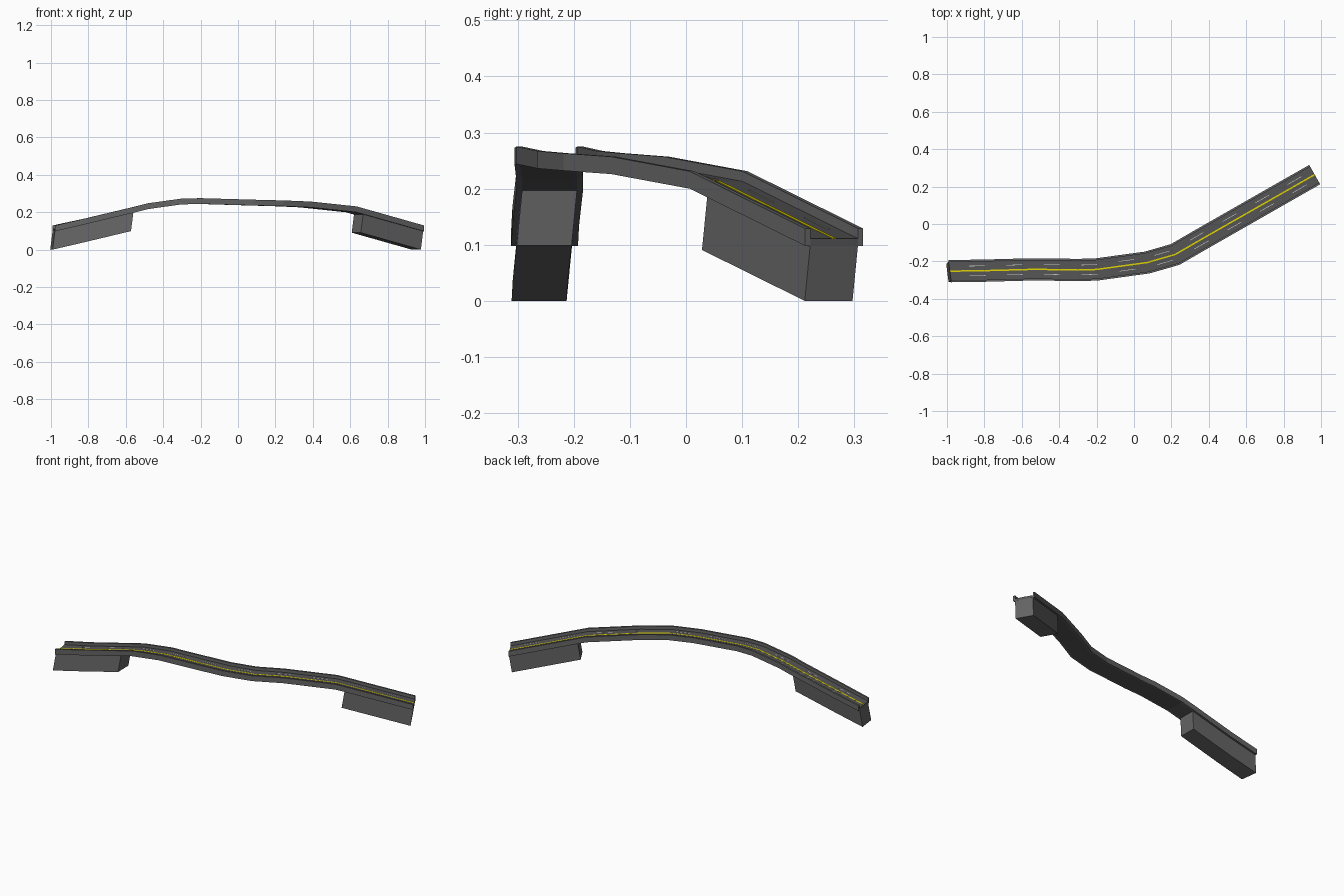
import bpy
from mathutils import Vector

if "Cube" in bpy.data.objects:
    bpy.data.objects.remove(bpy.data.objects["Cube"])

# Road centre line along the underside of the deck (x, y, z)
PATH = [Vector(p) for p in (
    (-0.985, -0.252, 0.098), (-0.82, -0.250, 0.135), (-0.56, -0.243, 0.197),
    (-0.48, -0.243, 0.217), (-0.30, -0.246, 0.242), (-0.20, -0.243, 0.244),
    (0.07, -0.206, 0.236), (0.22, -0.163, 0.232), (0.36, -0.082, 0.226),
    (0.605, 0.058, 0.200), (0.966, 0.264, 0.098))]
HALF_ROAD = 0.049
BARRIER = 0.0105
ROAD_TOP = 0.013
LEAN = (0.13, 0.10)          # sideways lean of the abutments per unit of depth


def material(name, rgb):
    mat = bpy.data.materials.new(name)
    mat.diffuse_color = (*rgb, 1)
    mat.use_nodes = True
    mat.node_tree.nodes["Principled BSDF"].inputs["Base Color"].default_value = mat.diffuse_color
    return mat


def flat_normal(a, b):
    d = (b - a).to_2d().normalized()
    return Vector((-d.y, d.x))


# Mitred sideways vector at every station
SIDE = []
for i in range(len(PATH)):
    n1 = flat_normal(PATH[max(i - 1, 0)], PATH[max(i, 1)])
    n2 = flat_normal(PATH[min(i, len(PATH) - 2)], PATH[min(i + 1, len(PATH) - 1)])
    m = (n1 + n2).normalized()
    SIDE.append(m / m.dot(n1))
SIDE[0] = Vector((-0.13, 1.0))   # slightly skewed left end


def station(x):
    """Centre point and sideways vector at a given x."""
    i = 0
    while i < len(PATH) - 2 and x > PATH[i + 1].x:
        i += 1
    t = (x - PATH[i].x) / (PATH[i + 1].x - PATH[i].x)
    return PATH[i].lerp(PATH[i + 1], t), SIDE[i].lerp(SIDE[i + 1], t)


def sweep(name, u0, u1, w0, w1, spans, mat=None):
    """Sweep a rectangle (sideways u, upward w) along each x span of the path."""
    verts, faces = [], []
    for xa, xb in spans:
        xs = [xa] + [p.x for p in PATH if xa + 1e-4 < p.x < xb - 1e-4] + [xb]
        base = len(verts)
        for x in xs:
            c, s = station(x)
            for u, w in ((u0, w0), (u1, w0), (u1, w1), (u0, w1)):
                low = min(w, 0)
                verts.append((c.x + s.x * u + LEAN[0] * low,
                              c.y + s.y * u + LEAN[1] * low, c.z + w))
        for k in range(len(xs) - 1):
            a = base + 4 * k
            for j in range(4):
                n = (j + 1) % 4
                faces.append((a + j, a + n, a + 4 + n, a + 4 + j))
        e = base + 4 * (len(xs) - 1)
        faces.append((base + 3, base + 2, base + 1, base))
        faces.append((e, e + 1, e + 2, e + 3))
    mesh = bpy.data.meshes.new(name)
    mesh.from_pydata(verts, [], faces)
    mesh.update()
    obj = bpy.data.objects.new(name, mesh)
    bpy.context.collection.objects.link(obj)
    if mat:
        mesh.materials.append(mat)
    # Consistent outward normals
    import bmesh
    bm = bmesh.new()
    bm.from_mesh(mesh)
    bmesh.ops.recalc_face_normals(bm, faces=bm.faces)
    bm.to_mesh(mesh)
    bm.free()
    return obj


concrete = material("concrete", (0.13, 0.13, 0.13))
asphalt = material("asphalt", (0.09, 0.09, 0.09))
yellow = material("yellow_paint", (0.75, 0.65, 0.0))
white = material("white_paint", (0.6, 0.6, 0.6))
X0, X1 = PATH[0].x, PATH[-1].x

# Road deck and side barriers
sweep("road_deck", -HALF_ROAD, HALF_ROAD, 0, ROAD_TOP, [(X0, X1)], asphalt)
for label, sgn in (("near", -1), ("far", 1)):
    sweep(label + "_barrier", sgn * HALF_ROAD, sgn * (HALF_ROAD + BARRIER),
          0, 0.031, [(X0, X1)], concrete)

# Abutments under both ends
sweep("left_abutment", -HALF_ROAD, HALF_ROAD, -0.098, 0.002, [(X0, -0.56)], concrete)
sweep("right_abutment", -HALF_ROAD, HALF_ROAD, -0.098, 0.002, [(0.645, X1)], concrete)

# Yellow centre line
sweep("centre_line", -0.004, 0.004, ROAD_TOP - 0.001, ROAD_TOP + 0.0008, [(X0, X1)], yellow)

# Dashed lane lines
dashes, x = [], -0.88
while x < 0.9:
    _, s = station(x)
    run = abs(s.normalized().y)
    dashes.append((x, x + 0.085 * run))
    x += 0.2 * run
for label, sgn in (("near", -1), ("far", 1)):
    u = sgn * 0.026
    sweep(label + "_lane_dashes", u - 0.0015, u + 0.0015,
          ROAD_TOP - 0.001, ROAD_TOP + 0.0008, dashes, white)
